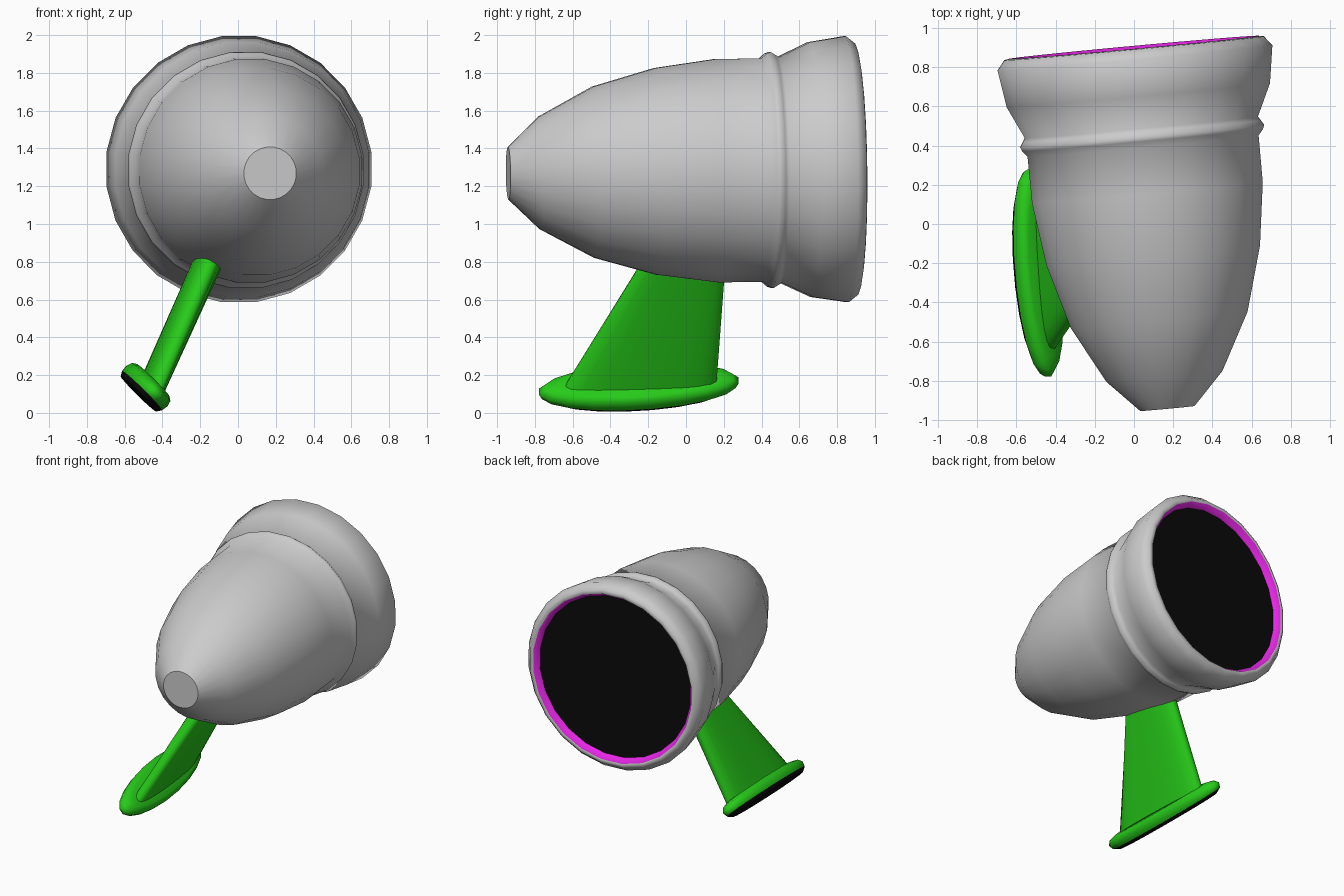
import bpy, bmesh, math
from mathutils import Vector

if "Cube" in bpy.data.objects:
    bpy.data.objects.remove(bpy.data.objects["Cube"])


def material(name, color):
    m = bpy.data.materials.new(name)
    m.diffuse_color = (*color, 1)
    m.use_nodes = True
    m.node_tree.nodes["Principled BSDF"].inputs["Base Color"].default_value = m.diffuse_color
    return m


def ring(centre, u, v, count, power=1.0):
    """Closed ellipse; power below 1 squares it off towards a rounded slab."""
    pts = []
    for i in range(count):
        a = 2 * math.pi * (i + 0.5) / count
        c, s = math.cos(a), math.sin(a)
        pts.append(centre + u * math.copysign(abs(c) ** power, c)
                   + v * math.copysign(abs(s) ** power, s))
    return pts


def loft(name, rings, materials=(), band_mats=None, cap_mats=(0, 0), sharp=()):
    """Skin a list of rings, cap both ends, smooth all but the sharp rings."""
    bm = bmesh.new()
    rows = [[bm.verts.new(p) for p in r] for r in rings]
    n = len(rows[0])
    for k in range(len(rows) - 1):
        for i in range(n):
            j = (i + 1) % n
            f = bm.faces.new((rows[k][i], rows[k][j], rows[k + 1][j], rows[k + 1][i]))
            f.material_index = band_mats[k] if band_mats else 0
    for row, m in zip((rows[0][::-1], rows[-1]), cap_mats):
        bm.faces.new(row).material_index = m
    for f in bm.faces:
        f.smooth = True
    for k in sharp:
        for i in range(n):
            bm.edges.get((rows[k][i], rows[k][(i + 1) % n])).smooth = False
    bmesh.ops.recalc_face_normals(bm, faces=bm.faces)
    me = bpy.data.meshes.new(name)
    bm.to_mesh(me)
    bm.free()
    for m in materials:
        me.materials.append(m)
    ob = bpy.data.objects.new(name, me)
    bpy.context.collection.objects.link(ob)
    return ob


grey = material("grey", (0.8, 0.8, 0.8))
green = material("green", (0.02, 0.6, 0.01))
black = material("black", (0.003, 0.003, 0.003))
magenta = material("magenta", (0.8, 0.02, 0.8))

# Bell-shaped housing: lathe profile (distance along axis, radius)
profile = [(-0.945, 0.14), (-0.78, 0.30), (-0.49, 0.457), (-0.16, 0.552),
           (0.16, 0.596), (0.40, 0.597), (0.43, 0.622), (0.45, 0.63),
           (0.475, 0.615), (0.495, 0.602), (0.66, 0.68), (0.85, 0.71),
           (0.90, 0.67), (0.905, 0.64), (0.86, 0.61)]
axis = Vector((-0.092, 0.996, 0.012))
side = axis.cross(Vector((0, 0, 1))).normalized()
up = side.cross(axis).normalized()
centre = Vector((0.083, 0, 1.28))
loft("lamp_housing",
     [ring(centre + axis * t, side * r, up * r, 24) for t, r in profile],
     (grey, magenta, black), [0] * 13 + [1], (0, 2), sharp=(0, 14))

# Tapered slab strut, wide at the foot and running up into the housing
across = Vector((0.90, 0, -0.43))
chord = Vector((-0.07, 1, 0.03))
loft("strut",
     [ring(Vector((-0.45, -0.24, 0.15)), chord * 0.405, across * 0.06, 20, 0.75),
      ring(Vector((-0.135, 0.005, 0.85)), chord * 0.21, across * 0.075, 20, 0.75)],
     (green,), sharp=(0, 1))

# Oval foot plate with rounded rim and dark sole
long_axis = Vector((-0.045, 0.535, 0.03))
wide_axis = Vector((0.69, 0, -0.72)) * 0.145
normal = long_axis.cross(wide_axis).normalized()
if normal.z < 0:
    normal = -normal
foot = Vector((-0.49, -0.25, 0.135))
levels = [(0.80, 0.055), (0.94, 0.04), (1.0, 0.01), (0.97, -0.025), (0.87, -0.05)]
loft("foot_plate",
     [ring(foot + normal * h, long_axis * s, wide_axis * s, 20) for s, h in levels],
     (green, black), [0, 0, 0, 1], (0, 1), sharp=(4,))
